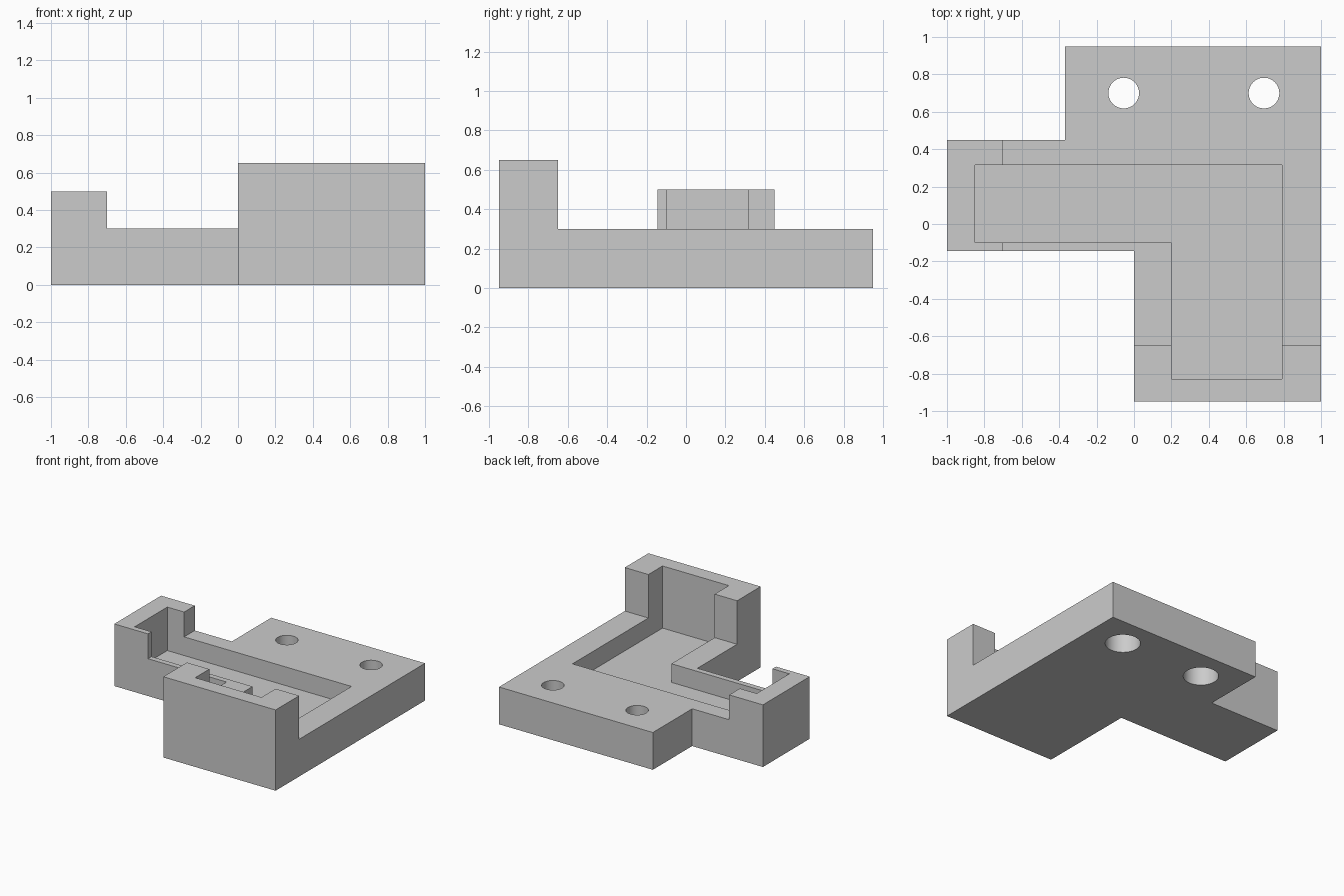
import bpy
import bmesh
import math

cube = bpy.data.objects.get("Cube")
if cube:
    bpy.data.objects.remove(cube, do_unlink=True)

grey = bpy.data.materials.new("light_grey")
grey.use_nodes = True
colour = (0.6, 0.6, 0.6, 1)
grey.diffuse_color = colour
grey.node_tree.nodes["Principled BSDF"].inputs["Base Color"].default_value = colour


def prism(name, outline, low, high):
    """Extrude a flat counter-clockwise outline from low to high."""
    bm = bmesh.new()
    face = bm.faces.new([bm.verts.new((x, y, low)) for x, y in outline])
    top = bmesh.ops.extrude_face_region(bm, geom=[face])["geom"]
    moved = [v for v in top if isinstance(v, bmesh.types.BMVert)]
    bmesh.ops.translate(bm, verts=moved, vec=(0, 0, high - low))
    bmesh.ops.recalc_face_normals(bm, faces=bm.faces)
    mesh = bpy.data.meshes.new(name)
    bm.to_mesh(mesh)
    bm.free()
    mesh.materials.append(grey)
    obj = bpy.data.objects.new(name, mesh)
    bpy.context.collection.objects.link(obj)
    return obj


def rectangle(x0, x1, y0, y1):
    return [(x0, y0), (x1, y0), (x1, y1), (x0, y1)]


def circle(cx, cy, radius, sides=48):
    angles = [math.tau * i / sides for i in range(sides)]
    return [(cx + radius * math.cos(a), cy + radius * math.sin(a)) for a in angles]


def combine(target, tool, operation):
    """Apply one boolean and discard the helper."""
    tool.hide_render = True
    mod = target.modifiers.new(tool.name, "BOOLEAN")
    mod.operation = operation
    mod.solver = "EXACT"
    mod.object = tool
    bpy.context.view_layer.objects.active = target
    bpy.ops.object.modifier_apply(modifier=mod.name)
    bpy.data.objects.remove(tool, do_unlink=True)


# Base plate with its side arm and front arm
bracket = prism("corner_bracket", [
    (-1, -0.145), (0, -0.145), (0, -0.95), (1, -0.95),
    (1, 0.95), (-0.37, 0.95), (-0.37, 0.45), (-1, 0.45)], 0, 0.3)

# Raised end walls of the two arms
combine(bracket, prism("side_wall", rectangle(-1, -0.7, -0.145, 0.45), 0, 0.5), "UNION")
combine(bracket, prism("front_wall", rectangle(0, 1, -0.95, -0.65), 0, 0.65), "UNION")

# Angled channel that opens through both end walls
combine(bracket, prism("channel", [
    (-0.85, -0.1), (0.2, -0.1), (0.2, -0.83),
    (0.79, -0.83), (0.79, 0.315), (-0.85, 0.315)], 0.15, 1), "DIFFERENCE")

# Screw holes, widened from below
for x in (-0.055, 0.695):
    combine(bracket, prism("screw_hole", circle(x, 0.7, 0.082), -0.1, 1), "DIFFERENCE")
    combine(bracket, prism("counterbore", circle(x, 0.7, 0.13), -0.1, 0.15), "DIFFERENCE")

bpy.ops.object.select_all(action="DESELECT")
bracket.select_set(True)
bpy.context.view_layer.objects.active = bracket
bpy.ops.object.shade_smooth_by_angle(angle=math.radians(30))
